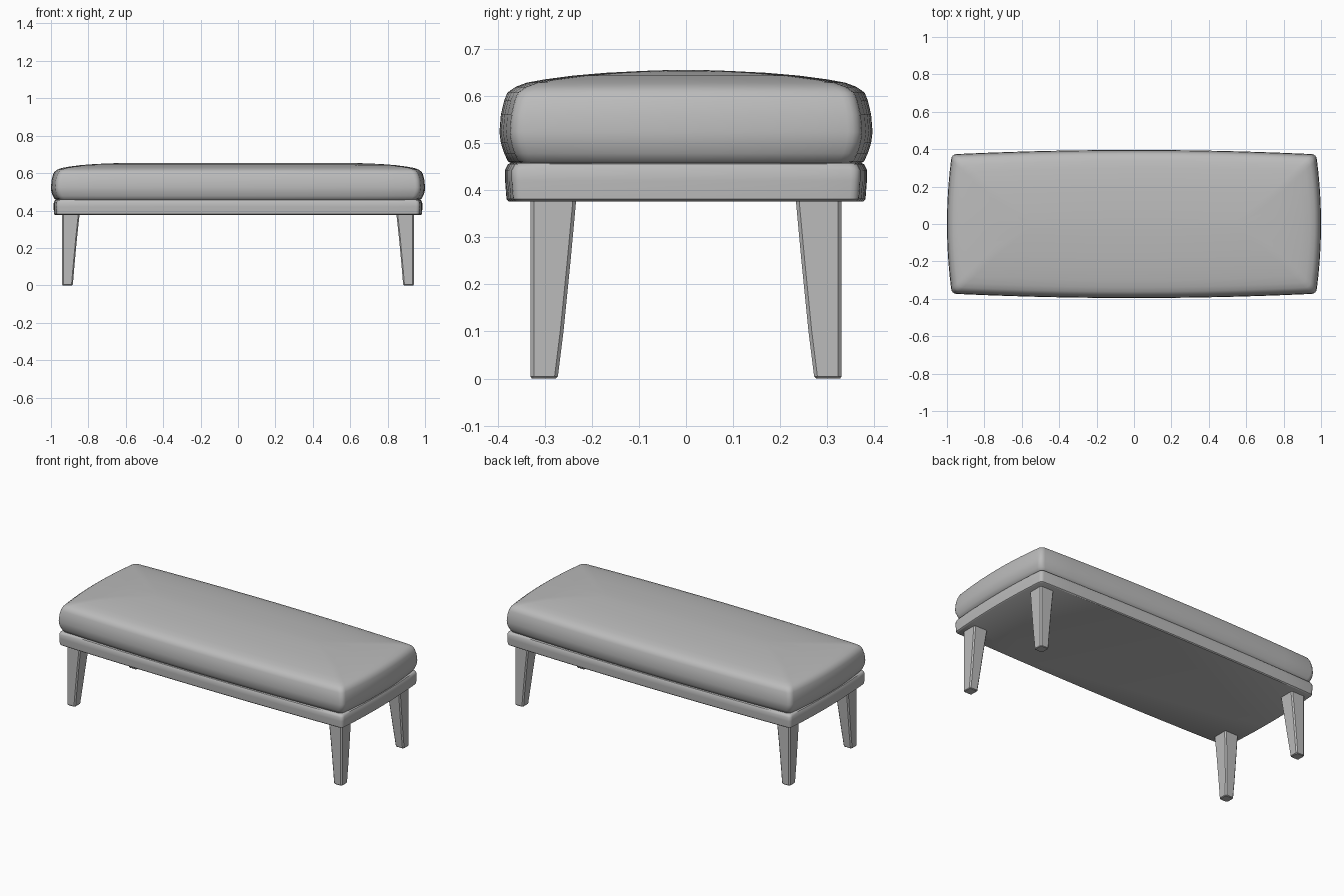
import bpy, bmesh, math

if "Cube" in bpy.data.objects:
    bpy.data.objects.remove(bpy.data.objects["Cube"])

grey = bpy.data.materials.new("light grey upholstery")
grey.diffuse_color = (0.5, 0.5, 0.5, 1)
grey.use_nodes = True
grey.node_tree.nodes["Principled BSDF"].inputs["Base Color"].default_value = grey.diffuse_color


def ring(hx, hy, z, bulge, r, n=10, c=4):
    """Rounded rectangle whose sides bow outwards by up to `bulge`."""
    bx, by = hx - bulge, hy - bulge
    r = min(r, by * 0.8)
    pts = []
    for k, (sx, sy) in enumerate(((1, 1), (-1, 1), (-1, -1), (1, -1))):
        # corner arc
        for i in range(c + 1):
            a = math.pi / 2 * (k + i / c)
            pts.append((sx * (bx - r) + r * math.cos(a),
                        sy * (by - r) + r * math.sin(a), z))
        # bowed side towards the next corner
        for i in range(1, n):
            t = 1 - 2 * i / n
            b = bulge * (1 - t * t)
            if k % 2 == 0:
                pts.append((sx * t * (bx - r), sy * (by + b), z))
            else:
                pts.append((sx * (bx + b), sy * t * (by - r), z))
    return pts


def loft(name, rings, smooth=40):
    """Skin a stack of rings, capped at both ends."""
    bm = bmesh.new()
    loops = [[bm.verts.new(p) for p in pts] for pts in rings]
    for a, b in zip(loops, loops[1:]):
        for i in range(len(a)):
            j = (i + 1) % len(a)
            bm.faces.new((a[i], a[j], b[j], b[i]))
    bm.faces.new(loops[0][::-1])
    bm.faces.new(loops[-1])
    bmesh.ops.recalc_face_normals(bm, faces=bm.faces)
    mesh = bpy.data.meshes.new(name)
    bm.to_mesh(mesh)
    bm.free()
    mesh.materials.append(grey)
    obj = bpy.data.objects.new(name, mesh)
    bpy.context.collection.objects.link(obj)
    bpy.ops.object.select_all(action='DESELECT')
    obj.select_set(True)
    bpy.context.view_layer.objects.active = obj
    bpy.ops.object.shade_smooth_by_angle(angle=math.radians(smooth))
    return obj


# Upholstered base band: half length, half depth, height
band = [(0.978, 0.376, 0.376), (0.984, 0.381, 0.381), (0.986, 0.384, 0.42),
        (0.985, 0.384, 0.443), (0.979, 0.378, 0.455), (0.972, 0.371, 0.458)]
loft("base_band", [ring(x, y, z, 0.014, 0.02) for x, y, z in band])

# Padded cushion with bulging sides and a crowned top
pad = [(0.970, 0.370, 0.457), (0.980, 0.378, 0.461), (0.990, 0.386, 0.478),
       (0.998, 0.393, 0.500), (1.000, 0.396, 0.523), (0.997, 0.393, 0.560),
       (0.990, 0.386, 0.590), (0.982, 0.379, 0.607), (0.966, 0.362, 0.619),
       (0.940, 0.338, 0.628), (0.900, 0.300, 0.635), (0.840, 0.240, 0.643),
       (0.760, 0.170, 0.649), (0.660, 0.090, 0.653), (0.580, 0.030, 0.655)]
loft("cushion", [ring(x, y, z, min(0.022, y * 0.2), 0.03) for x, y, z in pad])


def leg_ring(sx, sy, z, inx, iny, inset=0.0):
    """Square section: outer edges stay upright, inner edges taper."""
    x0, x1 = inx + inset, 0.94 - inset
    y0, y1 = iny + inset, 0.33 - inset
    b = 0.007
    pts = [(x0 + b, y0), (x1 - b, y0), (x1, y0 + b), (x1, y1 - b),
           (x1 - b, y1), (x0 + b, y1), (x0, y1 - b), (x0, y0 + b)]
    return [(sx * x, sy * y, z) for x, y in pts]


# Four tapered legs
for sx, side in ((-1, "left"), (1, "right")):
    for sy, end in ((-1, "front"), (1, "back")):
        loft(f"{end}_{side}_leg", [
            leg_ring(sx, sy, 0.0, 0.884, 0.273, 0.003),
            leg_ring(sx, sy, 0.004, 0.883, 0.272),
            leg_ring(sx, sy, 0.10, 0.875, 0.260),
            leg_ring(sx, sy, 0.25, 0.861, 0.245),
            leg_ring(sx, sy, 0.38, 0.847, 0.233)], 35)
